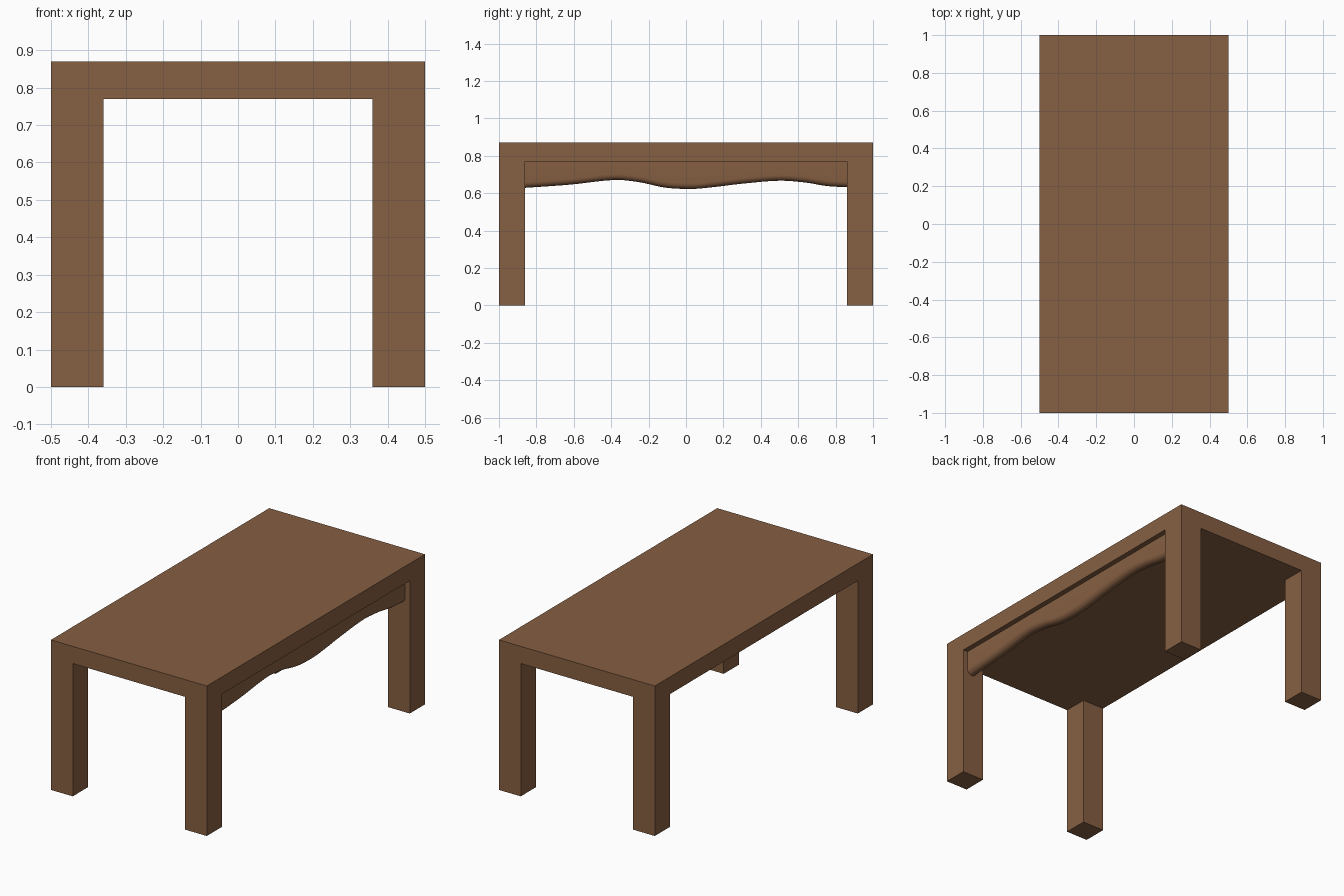
import bpy, bmesh, math

if "Cube" in bpy.data.objects:
    bpy.data.objects.remove(bpy.data.objects["Cube"])

W, L, H = 0.5, 1.0, 0.87      # half width, half length, height
LEG, TOP = 0.14, 0.10         # leg thickness, top thickness

wood = bpy.data.materials.new("brown wood")
wood.diffuse_color = (0.24, 0.115, 0.055, 1)
wood.use_nodes = True
wood.node_tree.nodes["Principled BSDF"].inputs["Base Color"].default_value = wood.diffuse_color


def finish(bm, name):
    bmesh.ops.recalc_face_normals(bm, faces=bm.faces[:])
    mesh = bpy.data.meshes.new(name)
    bm.to_mesh(mesh)
    bm.free()
    mesh.materials.append(wood)
    obj = bpy.data.objects.new(name, mesh)
    bpy.context.collection.objects.link(obj)
    return obj


# Table top with four legs extruded from the corners of its underside
bm = bmesh.new()
bmesh.ops.create_cube(bm, size=1)
for v in bm.verts:
    v.co = (v.co.x * 2 * W, v.co.y * 2 * L, H - TOP / 2 + v.co.z * TOP)
for axis, half in ((0, W), (1, L)):
    for s in (-1, 1):
        co, no = [0, 0, 0], [0, 0, 0]
        co[axis], no[axis] = s * (half - LEG), 1
        bmesh.ops.bisect_plane(bm, geom=bm.verts[:] + bm.edges[:] + bm.faces[:],
                               plane_co=co, plane_no=no)
bm.normal_update()
corners = []
for f in bm.faces:
    c = f.calc_center_median()
    if f.normal.z < -0.5 and abs(c.x) > W - LEG and abs(c.y) > L - LEG:
        corners.append(f)
for f in corners:
    new = bmesh.ops.extrude_discrete_faces(bm, faces=[f])["faces"][0]
    for v in new.verts:
        v.co.z = 0
finish(bm, "table_top_and_legs")

# Apron on the right side: board with a wavy, rounded lower edge
wave = [(-0.86, 0.629), (-0.62, 0.646), (-0.38, 0.671), (-0.25, 0.659),
        (-0.11, 0.63), (0.03, 0.623), (0.14, 0.632), (0.3, 0.651),
        (0.5, 0.667), (0.64, 0.657), (0.75, 0.639), (0.86, 0.632)]


def slope(i):
    a, b = wave[max(i - 1, 0)], wave[min(i + 1, len(wave) - 1)]
    return (b[1] - a[1]) / (b[0] - a[0])


def smooth_points(steps=6):
    for i in range(len(wave) - 1):
        (y0, z0), (y1, z1) = wave[i], wave[i + 1]
        d = y1 - y0
        for k in range(steps):
            t = k / steps
            yield (y0 + d * t,
                   (2*t**3 - 3*t**2 + 1) * z0 + (t**3 - 2*t**2 + t) * d * slope(i)
                   + (3*t**2 - 2*t**3) * z1 + (t**3 - t**2) * d * slope(i + 1))
    yield wave[-1]


FRONT, R, ARC = 0.47, 0.03, 10   # front plane, edge radius, arc segments
bm = bmesh.new()
rings = []
for y, z in smooth_points():
    section = [(FRONT, H - TOP)]
    for k in range(ARC + 1):
        a = math.pi * k / ARC
        section.append((FRONT - R + R * math.cos(a), z + R - R * math.sin(a)))
    section.append((FRONT - 2 * R, H - TOP))
    rings.append([bm.verts.new((x, y, zz)) for x, zz in section])
for r0, r1 in zip(rings, rings[1:]):
    n = len(r0)
    for j in range(n):
        bm.faces.new((r0[j], r0[(j + 1) % n], r1[(j + 1) % n], r1[j]))
bm.faces.new(rings[0])
bm.faces.new(rings[-1])
apron = finish(bm, "wavy_side_apron")
bpy.context.view_layer.objects.active = apron
apron.select_set(True)
bpy.ops.object.shade_smooth_by_angle(angle=math.radians(35))
